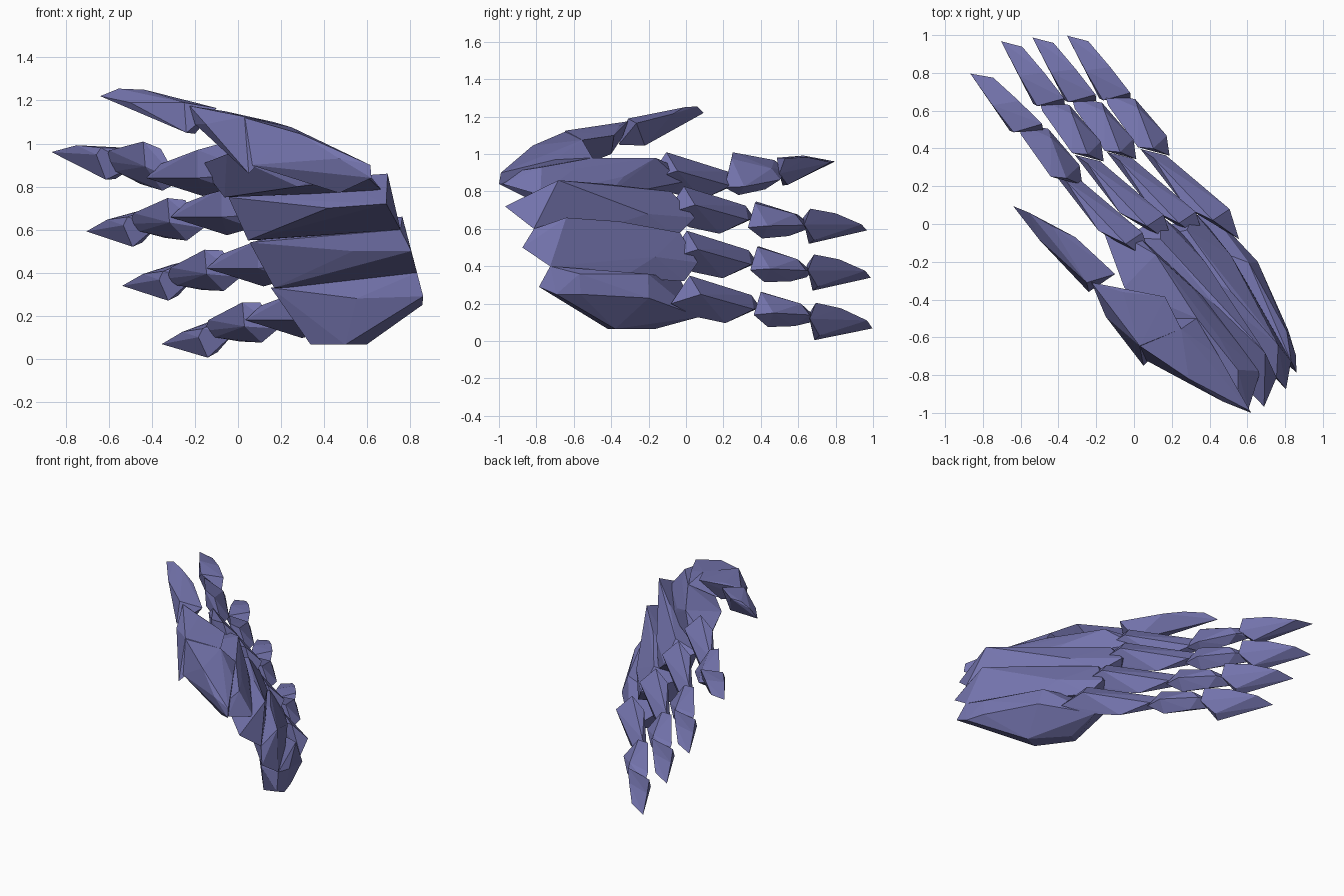
import bpy, bmesh
from mathutils import Vector

skin = bpy.data.materials.new("muted_violet")
skin.diffuse_color = (0.175, 0.175, 0.42, 1)

# Hand frame: u runs along the fingers, v towards the back of the hand
ALONG = Vector((-0.62, 0.78, 0))
BACK = Vector((0.78, 0.62, 0))


def hand(u, v, z):
    return ALONG * u + BACK * v + Vector((0, 0, z))


def facet(name, points):
    """Faceted solid wrapped around a few corner points."""
    bm = bmesh.new()
    for p in points:
        bm.verts.new(p)
    res = bmesh.ops.convex_hull(bm, input=bm.verts[:])
    loose = [g for g in set(res["geom_interior"] + res["geom_unused"])
             if isinstance(g, bmesh.types.BMVert)]
    bmesh.ops.delete(bm, geom=loose, context='VERTS')
    bmesh.ops.recalc_face_normals(bm, faces=bm.faces[:])
    me = bpy.data.meshes.new(name)
    bm.to_mesh(me)
    bm.free()
    me.materials.append(skin)
    ob = bpy.data.objects.new(name, me)
    bpy.context.collection.objects.link(ob)
    return ob


# Finger pieces, shaped for the little finger
FINGER = {
    "tip": [(1.005, .344, .068), (.912, .414, .11), (.73, .42, .175), (.558, .418, .205),
            (.53, .40, .12), (.62, .37, .03), (.637, .271, .10), (.627, .318, .005),
            (.617, .28, .14), (.8, .305, .125)],
    "middle": [(.64, .31, .13), (.59, .33, .10), (.515, .418, .14), (.47, .40, .20),
               (.58, .285, .18), (.26, .428, .15), (.307, .27, .262), (.25, .33, .262),
               (.167, .374, .14), (.275, .36, .075), (.45, .37, .08), (.301, .278, .15)],
    "base": [(.29, .275, .18), (.21, .30, .246), (.18, .36, .17), (-.02, .365, .096),
             (-.22, .36, .13), (-.254, .447, .25), (-.245, .34, .35), (-.41, .387, .20),
             (-.1, .27, .18), (-.1, .27, .31)],
}
# Per finger: (u, v, z) shift of tip, middle and base, then their lean and roll
PLACES = {
    "little": ((0, 0, 0), (0, 0, 0), (0, 0, 0), (0, 0, 0), 0),
    "ring": ((.107, -.15, .262), (.095, -.15, .24), (.10, -.15, .24), (.02, 0, 0), .05),
    "long": ((.195, -.293, .51), (.193, -.293, .475), (.193, -.293, .478), (.03, .05, 0), .1),
    "index": ((.162, -.475, .805), (.165, -.46, .71), (.19, -.44, .66), (.2, .17, 0), .4),
}
for finger, (t, m, b, leans, roll) in PLACES.items():
    for (piece, pts), (du, dv, dz), lean in zip(FINGER.items(), (t, m, b), leans):
        mid = {"tip": .6, "middle": .3, "base": 0}[piece]
        turn = 0 if piece == "base" else roll
        inward = -.13 if (piece, finger) == ("tip", "index") else 0
        facet(f"{finger}_finger_{piece}",
              [hand(u + du, v + dv + inward * (u - mid),
                    z + dz + lean * (u - mid) + turn * (.36 - v)) for u, v, z in pts])

# Notches at the wrist, shared by neighbouring wedges
N12, N23, N34 = (-1.03, .04, .78), (-1.11, .085, .60), (-1.09, .20, .40)
# Four overlapping wedges of the palm, pointed at the wrist
PALM = {
    "little": [(-1.155, .185, .29), (-1.08, .24, .25), (-.953, .29, .25), (-.565, .39, .23),
               (-.953, .28, .36), (-.54, .35, .36), (-.64, .13, .065), (-.67, .232, .065),
               (-.377, .21, .065), (-.367, .141, .065), (-.19, .36, .13), (-.75, .11, .28),
               (-.12, .10, .33), N34],
    "ring": [(-1.19, .086, .50), (-.9, .22, .48), (-.45, .30, .45), (-.15, .29, .42),
             (-.98, .2, .66), (-.6, .18, .64), (-.2, .20, .58), (-.65, .27, .34),
             (-.25, .30, .32), (-.8, .05, .50), (-.1, -.01, .54), (-.17, .08, .33), N23, N34],
    "long": [(-1.19, -.063, .72), (-.8, .12, .72), (-.4, .17, .68), (-.05, .14, .66),
             (-.97, .12, .86), (-.6, .07, .84), (-.15, .06, .80), (-.7, .14, .60),
             (-.2, .17, .56), (-.8, -.10, .70), (-.03, -.08, .75), (-.1, -.02, .55), N12, N23],
    "index": [(-1.15, -.138, .84), (-1.1, -.17, .90), (-.95, -.05, .93), (-.75, -.02, .92),
              (-.45, .03, .88), (-.2, -.01, .98), (-.6, -.05, .98), (0, -.03, .85),
              (-.6, .06, .77), (-.23, -.25, .95), (.12, -.135, .90), (-.7, -.2, .80),
              (-.05, -.12, .75), N12],
}
for finger, pts in PALM.items():
    facet(f"{finger}_palm_wedge", [hand(*p) for p in pts])

# Thumb: fleshy root, base piece and pointed tip
facet("thumb_root", [
    (.03, -.645, 1.12), (.25, -.555, 1.075), (.06, -.72, .90), (.615, -.99, .90),
    (.62, -1.0, .84), (.47, -.94, .93), (.29, -.82, 1.045), (.47, -.86, .77),
    (.45, -.7, .97), (.33, -.5, .98), (.1, -.5, .95)])
facet("thumb_base", [
    (-.225, -.31, 1.175), (-.06, -.36, 1.15), (.165, -.385, 1.10), (.25, -.555, 1.075),
    (.03, -.645, 1.125), (.05, -.75, .86), (-.15, -.49, 1.09), (-.2, -.34, 1.09),
    (0, -.4, 1.0)])
facet("thumb_tip", [
    (-.64, .095, 1.22), (-.555, .06, 1.255), (-.435, -.01, 1.25), (-.31, -.07, 1.215),
    (-.10, -.265, 1.165), (-.24, -.36, 1.05), (-.2, -.22, 1.045), (-.25, -.31, 1.19),
    (-.5, -.085, 1.19), (-.41, -.1, 1.13)])
